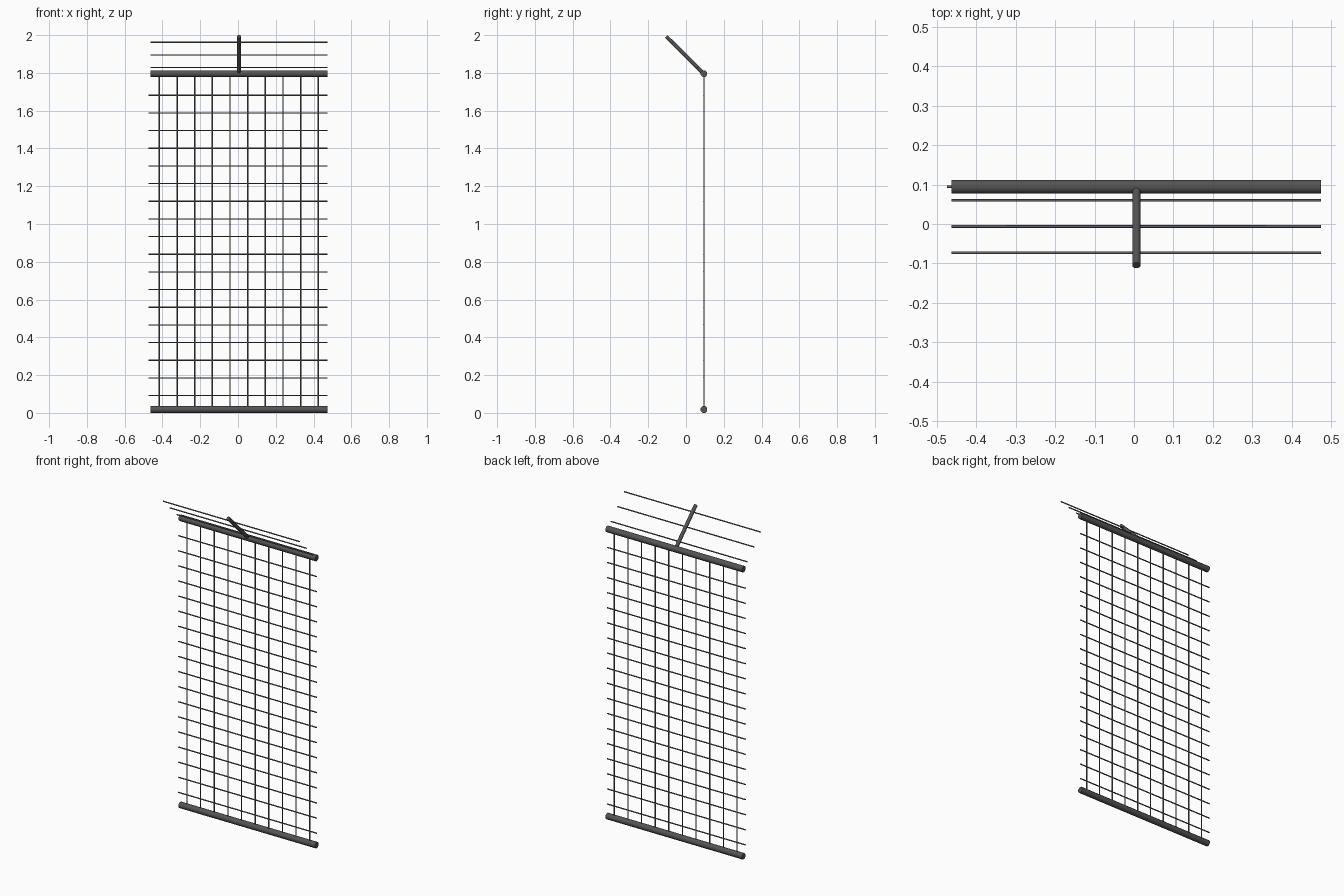
import bpy, bmesh, math
from mathutils import Vector, Matrix

if "Cube" in bpy.data.objects:
    bpy.data.objects.remove(bpy.data.objects["Cube"])


def paint(name, value):
    m = bpy.data.materials.new(name)
    m.diffuse_color = (value, value, value, 1)
    m.use_nodes = True
    m.node_tree.nodes["Principled BSDF"].inputs["Base Color"].default_value = m.diffuse_color
    return m


steel = paint("dark grey steel", 0.09)
wire = paint("grey wire", 0.13)

X0, X1, XC = -0.462, 0.474, 0.006      # panel ends and middle
Y = 0.0945                             # fence plane
Z0, Z1 = 0.018, 1.796                  # rail heights


def rods(name, segments, radius, sides, material):
    """One object made of straight rods, smooth around and sharp at the ends."""
    bm = bmesh.new()
    for a, b in segments:
        a, b = Vector(a), Vector(b)
        d = b - a
        rot = d.to_track_quat('Z', 'Y').to_matrix().to_4x4()
        mat = (Matrix.Translation((a + b) / 2) @ rot
               @ Matrix.Rotation(math.pi / sides, 4, 'Z'))
        bmesh.ops.create_cone(bm, cap_ends=True, segments=sides, radius1=radius,
                              radius2=radius, depth=d.length, matrix=mat)
    for f in bm.faces:
        f.smooth = len(f.verts) == 4
    for e in bm.edges:
        e.smooth = all(len(f.verts) == 4 for f in e.link_faces)
    mesh = bpy.data.meshes.new(name)
    bm.to_mesh(mesh)
    bm.free()
    mesh.materials.append(material)
    ob = bpy.data.objects.new(name, mesh)
    bpy.context.collection.objects.link(ob)
    return ob


# Top and bottom rails
rods("top_rail", [((X0, Y, Z1), (X1, Y, Z1))], 0.019, 8, steel)
rods("bottom_rail", [((X0, Y, Z0), (X1, Y, Z0))], 0.019, 8, steel)

# Mesh of vertical and horizontal wires
step = 0.0935
rods("vertical_wires",
     [((-0.416 + i * step, Y, Z0), (-0.416 + i * step, Y, Z1)) for i in range(10)],
     0.0036, 6, wire)
rods("horizontal_wires",
     [((-0.474, Y, 0.092 + i * step), (X1, Y, 0.092 + i * step)) for i in range(18)],
     0.0036, 6, wire)

# Angled arm leaning to the front
rods("outrigger_arm", [((XC, Y, Z1), (XC, -0.105, 1.993))], 0.011, 8, steel)

# Three strands carried by the arm
rods("top_strands",
     [((X0, 0.060 - i * 0.0665, 1.829 + i * 0.0665), (X1, 0.060 - i * 0.0665, 1.829 + i * 0.0665))
      for i in range(3)], 0.0036, 6, wire)
